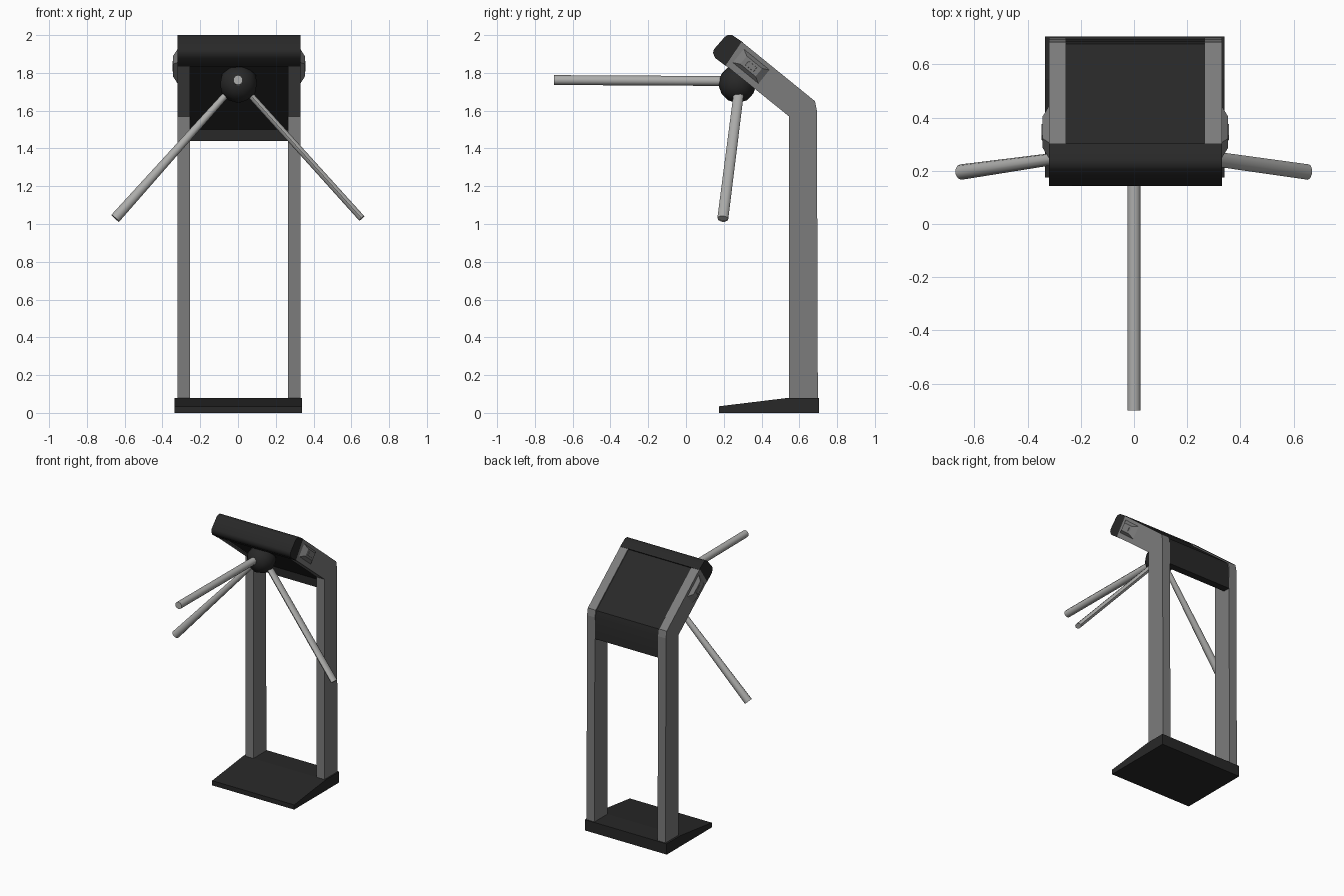
import bpy, bmesh, math
from mathutils import Vector, Matrix

if "Cube" in bpy.data.objects:
    bpy.data.objects.remove(bpy.data.objects["Cube"])


def material(name, c):
    m = bpy.data.materials.new(name)
    m.diffuse_color = (c[0], c[1], c[2], 1)
    m.use_nodes = True
    m.node_tree.nodes["Principled BSDF"].inputs["Base Color"].default_value = m.diffuse_color
    return m


GREY = material("grey_metal", (0.2, 0.2, 0.2))
BLACK = material("black_plastic", (0.021, 0.021, 0.021))
STEEL = material("light_steel", (0.42, 0.42, 0.41))
MID = 0.005  # middle of the cabinet in x


def finish(name, bm, mat, smooth=None):
    bmesh.ops.recalc_face_normals(bm, faces=bm.faces)
    me = bpy.data.meshes.new(name)
    bm.to_mesh(me)
    bm.free()
    me.materials.append(mat)
    ob = bpy.data.objects.new(name, me)
    bpy.context.collection.objects.link(ob)
    if smooth:
        bpy.context.view_layer.objects.active = ob
        ob.select_set(True)
        bpy.ops.object.shade_smooth_by_angle(angle=math.radians(smooth))
        ob.select_set(False)
    return ob


def extrude_x(name, profile, x0, x1, mat, smooth=None):
    """Side profile of (y, z) points swept from x0 to x1."""
    bm = bmesh.new()
    f = bm.faces.new([bm.verts.new((x0, y, z)) for y, z in profile])
    g = bmesh.ops.extrude_face_region(bm, geom=[f])["geom"]
    bmesh.ops.translate(bm, vec=(x1 - x0, 0, 0),
                        verts=[v for v in g if isinstance(v, bmesh.types.BMVert)])
    return finish(name, bm, mat, smooth)


def rod(name, a, b, r0, r1, flat, mat):
    """Tapered bar from a to b; flat squeezes the section within the xz plane."""
    a, b = Vector(a), Vector(b)
    w = (b - a).normalized()
    v = (Vector((0, 1, 0)) if abs(w.y) < 0.9 else Vector((0, 0, 1)))
    u = v.cross(w).normalized()
    v = w.cross(u)
    bm = bmesh.new()
    bmesh.ops.create_cone(bm, cap_ends=True, segments=10, radius1=r0, radius2=r1,
                          depth=(b - a).length)
    m = Matrix((u * flat, v, w)).transposed().to_4x4()
    bm.transform(Matrix.Translation((a + b) / 2) @ m)
    return finish(name, bm, mat, 40)


# wedge base plate
extrude_x("base", [(0.175, 0), (0.705, 0), (0.705, 0.08), (0.545, 0.08), (0.175, 0.035)],
          MID - 0.34, MID + 0.335, BLACK)

# bent side frames
leg = [(0.545, 0.06), (0.698, 0.06), (0.693, 1.60), (0.683, 1.65),
       (0.295, 1.965), (0.21, 1.84), (0.545, 1.57)]
for side, s in (("left", -1), ("right", 1)):
    xs = sorted((MID + s * 0.26, MID + s * 0.325))
    extrude_x(side + "_frame", leg, xs[0], xs[1], GREY)

# sloped cover between the frames
extrude_x("cover_panel", [(0.64, 1.44), (0.693, 1.44), (0.688, 1.60), (0.676, 1.645),
                          (0.29, 1.96), (0.215, 1.845), (0.64, 1.50)],
          MID - 0.26, MID + 0.26, BLACK, 25)

# rounded nose bar across the top
extrude_x("nose_bar", [(0.213, 1.835), (0.155, 1.878), (0.143, 1.905), (0.148, 1.925),
                       (0.205, 1.99), (0.22, 2.0), (0.245, 2.0), (0.302, 1.962)],
          MID - 0.325, MID + 0.325, BLACK, 40)

# raised side plates with a small reader slot
along = Vector((0, 0.775, -0.632))
across = Vector((0, 0.632, 0.775))


def side_plate(name, s, centre, length, width, x0, x1, shrink, mat):
    bm = bmesh.new()
    rings = []
    for x, k in ((x0, 1), (x1, shrink)):
        rings.append([bm.verts.new(Vector((MID + s * x, *centre))
                      + along * (i * length / 2 * k) + across * (j * width / 2 * k))
                      for i, j in ((-1, -1), (1, -1), (1, 1), (-1, 1))])
    bm.faces.new(rings[0])
    bm.faces.new(rings[1])
    for i in range(4):
        j = (i + 1) % 4
        bm.faces.new((rings[0][i], rings[0][j], rings[1][j], rings[1][i]))
    return finish(name, bm, mat)


for side, s in (("left", -1), ("right", 1)):
    side_plate(side + "_reader", s, (0.345, 1.835), 0.19, 0.10, 0.32, 0.349, 0.55, GREY)
    side_plate(side + "_reader_slot", s, (0.345, 1.835), 0.06, 0.03, 0.345, 0.352, 0.9, GREY)

# faceted hub under the cover
bm = bmesh.new()
bmesh.ops.create_icosphere(bm, subdivisions=2, radius=0.102)
bm.transform(Matrix.Translation((0.003, 0.272, 1.742)))
finish("hub", bm, BLACK, 40)

# three barrier arms
rod("front_arm", (0, 0.20, 1.757), (0, -0.70, 1.762), 0.026, 0.026, 1, STEEL)
rod("left_arm", (-0.05, 0.28, 1.70), (-0.65, 0.195, 1.03), 0.018, 0.029, 1, STEEL)
rod("right_arm", (0.05, 0.28, 1.70), (0.655, 0.195, 1.03), 0.027, 0.029, 0.65, STEEL)
